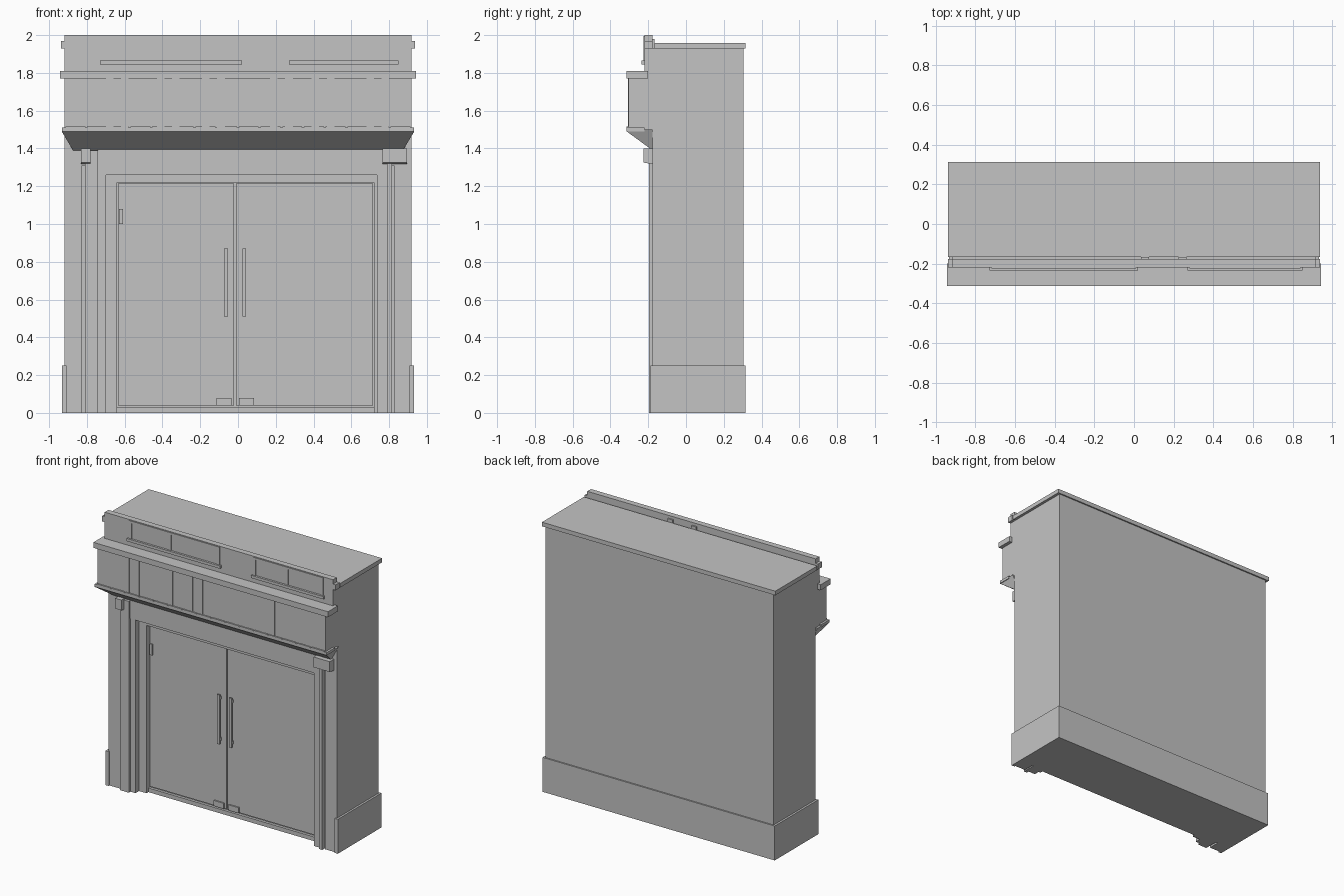
import bpy
import bmesh

old_cube = bpy.data.objects.get("Cube")
if old_cube:
    bpy.data.objects.remove(old_cube, do_unlink=True)

# Single plain material
grey = bpy.data.materials.new("plain_grey")
grey.use_nodes = True
colour = (0.55, 0.55, 0.55, 1)
grey.diffuse_color = colour
grey.node_tree.nodes["Principled BSDF"].inputs["Base Color"].default_value = colour


def finish(name, bm):
    bmesh.ops.recalc_face_normals(bm, faces=bm.faces)
    mesh = bpy.data.meshes.new(name)
    bm.to_mesh(mesh)
    bm.free()
    mesh.materials.append(grey)
    part = bpy.data.objects.new(name, mesh)
    bpy.context.collection.objects.link(part)
    return part


def box(name, left, right, front, back, bottom, top):
    """Axis-aligned block between six planes."""
    bm = bmesh.new()
    bmesh.ops.create_cube(bm, size=1)
    for vert in bm.verts:
        vert.co.x = right if vert.co.x > 0 else left
        vert.co.y = back if vert.co.y > 0 else front
        vert.co.z = top if vert.co.z > 0 else bottom
    return finish(name, bm)


def wide_box(name, half_width, front, back, bottom, top):
    """Block centred across the width."""
    return box(name, -half_width, half_width, front, back, bottom, top)


def box_pair(name, inner, outer, front, back, bottom, top):
    """Matching blocks on the two sides."""
    box("left_" + name, inner, outer, front, back, bottom, top)
    box("right_" + name, -outer, -inner, front, back, bottom, top)


def wedge(name, left, right, front, back, bottom, lip, top, taper=0):
    """Block whose underside slopes from the back up to a front lip, ends tapering in."""
    bm = bmesh.new()
    profile = [(back, bottom, taper), (front, lip, 0), (front, top, 0), (back, top, 0)]
    ends = [[bm.verts.new((x + sign * inset, y, z)) for y, z, inset in profile]
            for x, sign in ((left, 1), (right, -1))]
    for end in ends:
        bm.faces.new(end)
    first, second = ends
    for i in range(len(profile)):
        bm.faces.new((first[i - 1], first[i], second[i], second[i - 1]))
    return finish(name, bm)


# Shared planes and sizes
half_width = 0.918
trim = 0.02
thin = trim / 2
wall = -0.095
upper_face = -0.177
fascia_face = -0.304
parapet_face = -0.22
back = 0.304
roof_bottom = 1.928
parapet_top = 2
fascia_bottom = 1.5
fascia_top = 1.77
soffit_bottom = 1.39
plinth_top = 0.25
door_top = 1.22
lintel_bottom = door_top + 2 * trim

# Main block, upper wall, roof slab and plinth
wide_box("body", half_width, wall, back, 0, roof_bottom)
wide_box("upper_wall", half_width, upper_face, wall, 1.31, roof_bottom)
wide_box("roof_slab", half_width + trim, upper_face + thin, back + thin,
         roof_bottom, roof_bottom + trim + thin)
plinth_width = half_width + trim - thin / 2
wide_box("plinth", plinth_width, wall, back + thin, 0, plinth_top)
box_pair("plinth_return", half_width - thin, plinth_width,
         upper_face - thin, wall, 0, plinth_top)

# Corner pilasters
box_pair("corner_pilaster", 0.825, half_width, upper_face, wall, 0, soffit_bottom)

# Stepped door surround, each strip deeper than the last towards the opening
pilaster_face = upper_face - trim
casing_face = upper_face
jamb_face = casing_face + 2 * trim
strips = [
    ("inner_pilaster", pilaster_face, soffit_bottom),
    ("casing", casing_face, lintel_bottom),
    ("door_jamb", jamb_face, lintel_bottom),
]
right_edges = [-0.81, -0.74, -0.7, -0.64]
left_edges = [0.815, 0.79, 0.735, 0.72]
for side, edges in (("right", right_edges), ("left", left_edges)):
    for (name, front, top), outer, inner in zip(strips, edges, edges[1:]):
        box(side + "_" + name, min(outer, inner), max(outer, inner), front, wall, 0, top)
door_right, door_left = right_edges[-1], left_edges[-1]
box("door_head", door_right, door_left, jamb_face, wall, door_top, lintel_bottom)
box("lintel", right_edges[1], left_edges[1], upper_face - thin / 2, wall,
    lintel_bottom, soffit_bottom + trim)

# Capitals with slightly sloped undersides
for side, left, right in (("right", -0.83, -0.78), ("left", 0.765, 0.895)):
    wedge(side + "_capital", left, right, parapet_face - thin / 2, upper_face,
          1.317, 1.325, soffit_bottom + thin)

# Double doors
split = -0.015
gap = thin / 2
door_face = wall - thin
door_bottom = 2 * trim
box("right_door", door_right + gap, split - gap, door_face, wall,
    door_bottom, door_top - gap)
box("left_door", split + gap, door_left - gap, door_face, wall,
    door_bottom, door_top - gap)
box("threshold", door_right, door_left, door_face - thin, wall, 0, door_bottom - thin)
box("hinge", door_right + thin, door_right + trim + thin, door_face - thin, door_face,
    1, 1.08)

# Long handles on posts, and patch fittings at the foot of each door
handle_bottom, handle_top = 0.51, 0.87
grip = door_face - trim
for side, direction in (("right", -1), ("left", 1)):
    middle = split + direction * 0.048
    box(side + "_door_handle", middle - thin, middle + thin, grip - thin, grip,
        handle_bottom, handle_top)
    for bottom in (handle_bottom + trim, handle_top - 2 * trim):
        box(side + "_handle_post", middle - gap, middle + gap, grip, door_face,
            bottom, bottom + trim)
    patch = split + direction * 0.06
    box(side + "_door_patch", patch - 2 * trim, patch + 2 * trim, door_face - thin,
        door_face, door_bottom, door_bottom + 2 * trim)

# Projecting fascia with sloped soffit, lower ledge and cornice
ledge_face = fascia_face - thin
ledge_top = fascia_bottom + thin
ledge_width = half_width + trim - gap
wide_box("fascia", half_width, fascia_face, upper_face, fascia_bottom, fascia_top)
wedge("soffit", -ledge_width, ledge_width, ledge_face, upper_face,
      soffit_bottom, fascia_bottom - thin, fascia_bottom, taper=3 * trim)
wide_box("fascia_ledge", ledge_width, ledge_face, parapet_face,
         fascia_bottom - thin, ledge_top)
wide_box("cornice", half_width + trim + gap, ledge_face, parapet_face + trim,
         fascia_top, fascia_top + 2 * trim)

# Slim ribs in groups along the fascia
for centre in (-0.64, -0.37, -0.13, 0.23, 0.45, 0.74):
    for offset in (-2 * trim, 2 * trim):
        middle = centre + offset
        box("fascia_rib", middle - trim, middle + trim, fascia_face - gap / 2,
            fascia_face, ledge_top, fascia_top)

# Small blocks along the ledge
block_count = 16
spacing = 2 * half_width / block_count
for index in range(block_count):
    start = index * spacing - half_width + gap
    box("ledge_block", start, start + spacing - thin, ledge_face, fascia_face,
        ledge_top, ledge_top + gap)

# Parapet with side knobs
wide_box("parapet", half_width, parapet_face, upper_face, fascia_top, parapet_top)
box_pair("parapet_knob", half_width, half_width + trim, parapet_face, upper_face,
         roof_bottom, roof_bottom + 2 * trim)

# Framed parapet panels, each split by a middle bar above a sill
sill_bottom = 1.845
sill_top = sill_bottom + trim
frame_face = parapet_face - gap
for side, start, middle, end in (("right", -0.71, -0.39, 0), ("left", 0.29, 0.55, 0.83)):
    box(side + "_panel_sill", start - trim, end + trim, frame_face - thin, parapet_face,
        sill_bottom, sill_top)
    box(side + "_panel_head", start - thin, end + thin, frame_face, parapet_face,
        parapet_top - trim, parapet_top - gap)
    for bar in (start, middle, end):
        box(side + "_panel_bar", bar - thin, bar + thin, frame_face, parapet_face,
            sill_top, parapet_top - trim)

# Clips behind the parapet
for middle in (0.055, 0.245):
    box("parapet_clip", middle - trim, middle + trim, upper_face, upper_face + thin,
        roof_bottom, parapet_top - trim)
